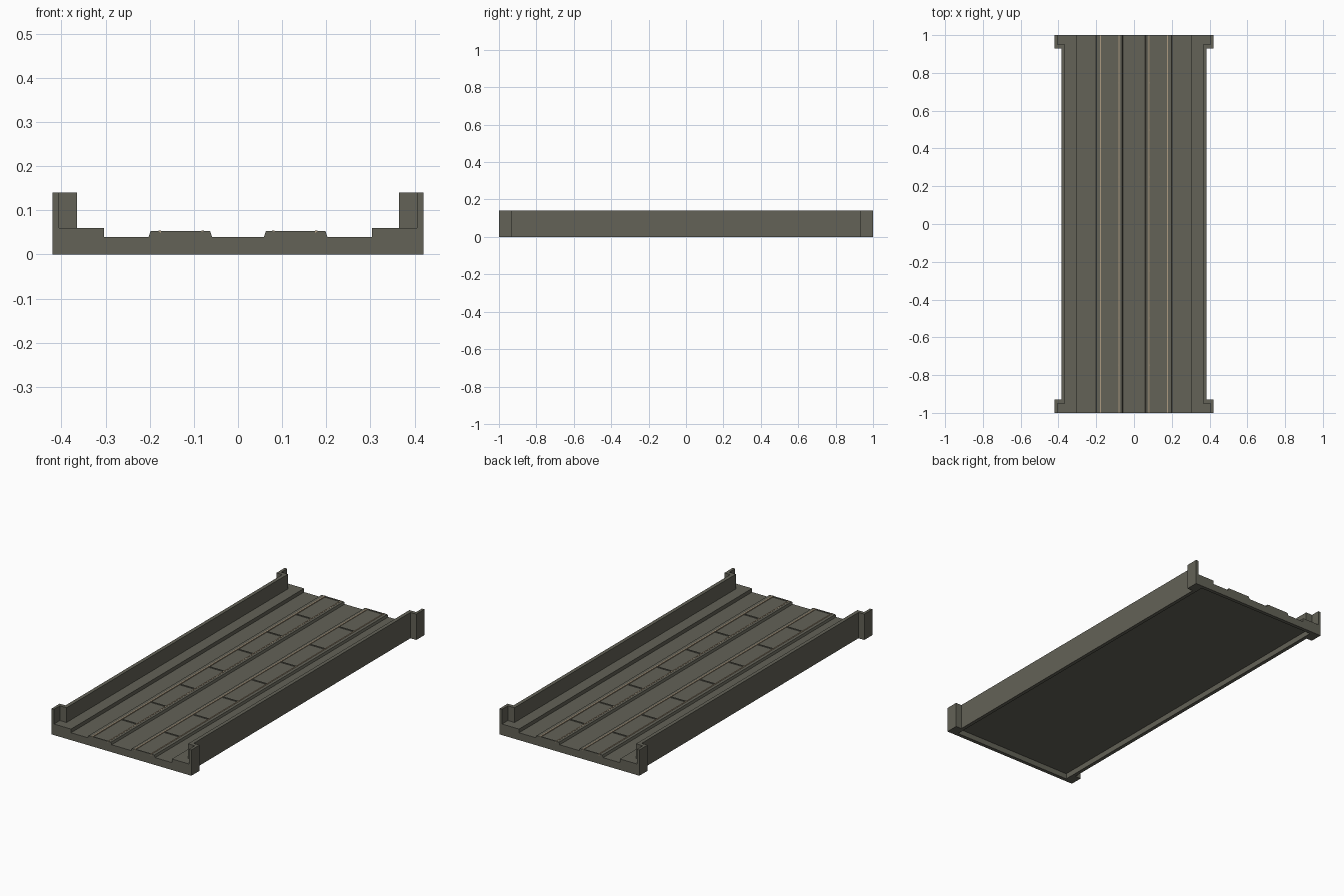
import bpy, bmesh

if "Cube" in bpy.data.objects:
    bpy.data.objects.remove(bpy.data.objects["Cube"])


def material(name, rgb):
    m = bpy.data.materials.new(name)
    m.diffuse_color = (*rgb, 1)
    m.use_nodes = True
    m.node_tree.nodes["Principled BSDF"].inputs["Base Color"].default_value = m.diffuse_color
    return m


STONE = material("grey_concrete", (0.125, 0.122, 0.095))
RAIL = material("tan_rail", (0.42, 0.33, 0.22))


def prism(name, points, y0, y1, mat):
    """Extrude an (x, z) profile along y."""
    bm = bmesh.new()
    face = bm.faces.new([bm.verts.new((x, y0, z)) for x, z in points])
    ext = bmesh.ops.extrude_face_region(bm, geom=[face])
    moved = [v for v in ext["geom"] if isinstance(v, bmesh.types.BMVert)]
    bmesh.ops.translate(bm, verts=moved, vec=(0, y1 - y0, 0))
    bmesh.ops.recalc_face_normals(bm, faces=bm.faces)
    mesh = bpy.data.meshes.new(name)
    bm.to_mesh(mesh)
    bm.free()
    mesh.materials.append(mat)
    ob = bpy.data.objects.new(name, mesh)
    bpy.context.collection.objects.link(ob)
    return ob


def box(name, xa, xb, y0, y1, z0, z1, mat=STONE):
    x0, x1 = sorted((xa, xb))
    return prism(name, [(x0, z0), (x1, z0), (x1, z1), (x0, z1)], y0, y1, mat)


# Deck: channel section with raised walkways and a recessed underside
half = [(0.365, 0.03), (0.365, 0), (0.385, 0), (0.385, 0.06), (0.303, 0.06), (0.303, 0.04)]
deck_profile = half + [(-x, z) for x, z in reversed(half)]
prism("deck", deck_profile, -0.98, 0.98, STONE)

# End beams: same top outline, solid down to the ground, wider at the posts
end_half = [(0.42, 0), (0.42, 0.06), (0.303, 0.06), (0.303, 0.04)]
end_profile = end_half + [(-x, z) for x, z in reversed(end_half)]
for name, s in (("front", -1), ("back", 1)):
    y0, y1 = sorted((s * 0.98, s * 1.0))
    prism(name + "_end_beam", end_profile, y0, y1, STONE)

for side, s in (("left", -1), ("right", 1)):
    # Parapet wall
    box(side + "_parapet", s * 0.365, s * 0.385, -0.94, 0.94, 0.03, 0.14)

    # Corner posts: open L made of an outer plate and a cross plate
    for end, e in (("front", -1), ("back", 1)):
        n = f"{end}_{side}_post"
        y0, y1 = sorted((e * 0.93, e * 1.0))
        box(n + "_base", s * 0.365, s * 0.42, y0, y1, 0, 0.06)
        box(n + "_outer_plate", s * 0.405, s * 0.42, y0, y1, 0.06, 0.14)
        y0, y1 = sorted((e * 0.93, e * 0.95))
        box(n + "_cross_plate", s * 0.365, s * 0.405, y0, y1, 0.06, 0.14)

    # Track bed: sloped edges, raised borders at the rails, lower middle
    bed = [(0.058, 0.038), (0.063, 0.053), (0.079, 0.053), (0.085, 0.049),
           (0.175, 0.049), (0.181, 0.053), (0.198, 0.053), (0.203, 0.038)]
    prism(side + "_track_bed", [(s * x, z) for x, z in bed], -1, 1, STONE)

    # Rails
    for i, x in enumerate((0.08, 0.177)):
        box(f"{side}_rail_{i + 1}", s * (x - 0.003), s * (x + 0.003), -1, 1, 0.045, 0.054, RAIL)

    # Thin joints across the bed
    for i in range(9):
        y = -0.997 + i * 1.994 / 8
        box(f"{side}_bed_joint_{i + 1}", s * 0.083, s * 0.174, y - 0.003, y + 0.003, 0.045, 0.053)
